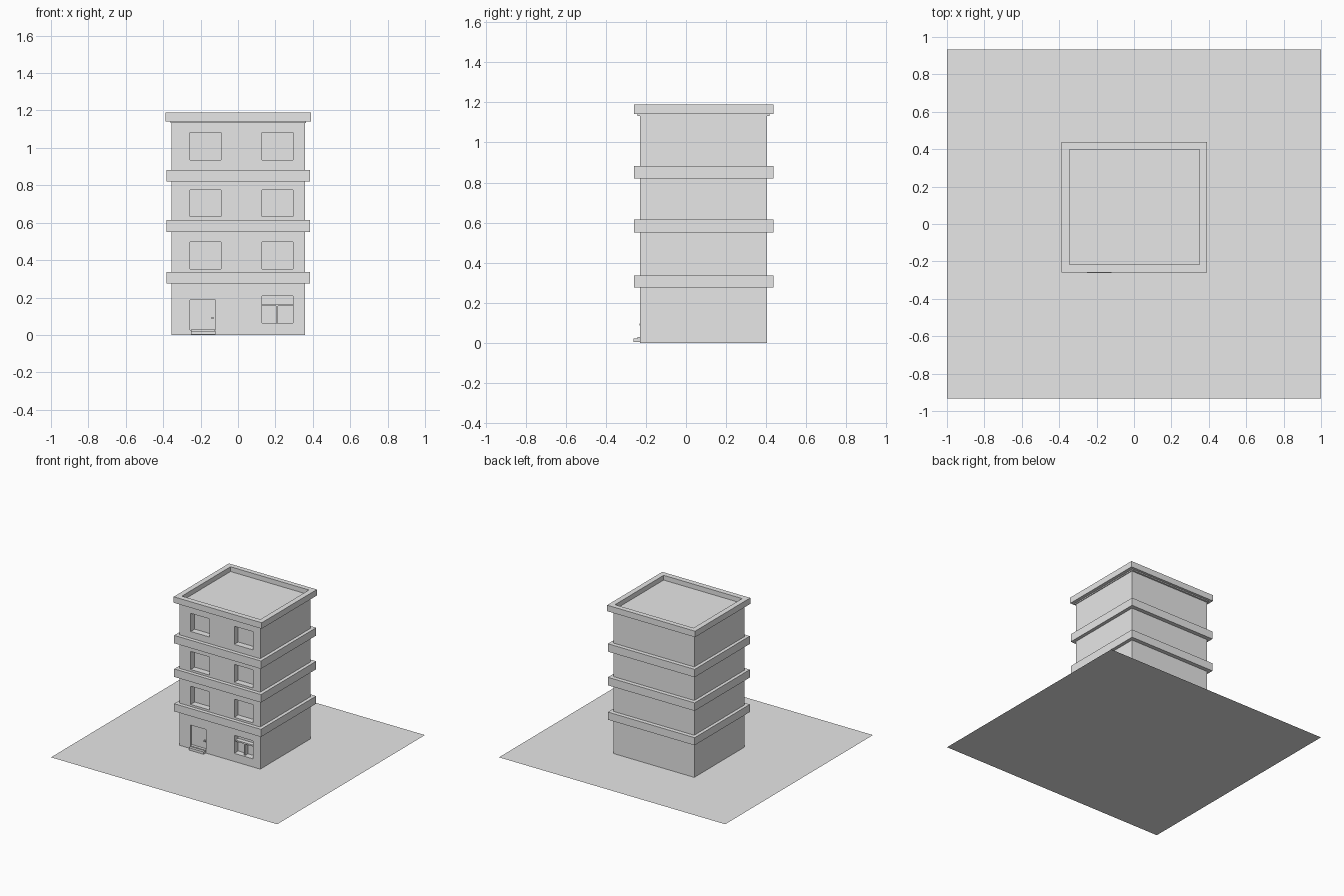
import bpy
import bmesh

old = bpy.data.objects.get("Cube")
if old:
    bpy.data.objects.remove(old, do_unlink=True)

# Single plain grey material
grey = bpy.data.materials.new("plain_grey")
grey.use_nodes = True
colour = (0.8, 0.8, 0.8, 1)
grey.diffuse_color = colour
grey.node_tree.nodes["Principled BSDF"].inputs["Base Color"].default_value = colour


def finish(name, bm):
    mesh = bpy.data.meshes.new(name)
    bm.to_mesh(mesh)
    bm.free()
    mesh.materials.append(grey)
    obj = bpy.data.objects.new(name, mesh)
    bpy.context.collection.objects.link(obj)
    return obj


def box(name, x, y, z):
    """Box from (low, high) pairs along each axis."""
    bm = bmesh.new()
    bmesh.ops.create_cube(bm, size=1)
    for v in bm.verts:
        v.co = [pair[1] if c > 0 else pair[0] for c, pair in zip(v.co, (x, y, z))]
    return finish(name, bm)


def cut(target, name, x, y, z):
    cutter = box(name, x, y, z)
    cutter.hide_render = True
    cutter.hide_viewport = True
    cutter.display_type = 'WIRE'
    mod = target.modifiers.new(name, 'BOOLEAN')
    mod.operation = 'DIFFERENCE'
    mod.solver = 'EXACT'
    mod.object = cutter


FRONT, BACK = -0.23, 0.404
LEFT_COLUMN, RIGHT_COLUMN = (-0.257, -0.091), (0.128, 0.294)
DOOR_X = (-0.257, -0.12)
OUTSIDE = FRONT - 0.1
WINDOW_BACK = FRONT + 0.05

# Ground sheet
bm = bmesh.new()
bmesh.ops.create_grid(bm, x_segments=1, y_segments=1, size=1)
for v in bm.verts:
    v.co.y *= 0.933
finish("ground_sheet", bm)

# Main walls with recessed windows and door
walls = box("walls", (-0.356, 0.358), (FRONT, BACK), (0, 1.136))
for floor, z in enumerate([(0.353, 0.498), (0.632, 0.776), (0.936, 1.081)], 1):
    for side, x in (("right", LEFT_COLUMN), ("left", RIGHT_COLUMN)):
        cut(walls, f"window_cutter_{floor}_{side}", x, (OUTSIDE, WINDOW_BACK), z)
cut(walls, "ground_window_cutter", RIGHT_COLUMN, (OUTSIDE, WINDOW_BACK), (0.065, 0.209))
cut(walls, "door_cutter", DOOR_X, (OUTSIDE, FRONT + 0.012), (0.025, 0.188))

# Ledges between floors
for floor, z in enumerate([(0.276, 0.337), (0.551, 0.615), (0.82, 0.883)], 1):
    box(f"ledge_{floor}", (-0.382, 0.385), (-0.26, 0.437), z)

# Roof with sunken deck, on a thin neck
box("roof_neck", (-0.362, 0.364), (-0.243, 0.418), (1.133, 1.143))
roof = box("roof", (-0.387, 0.391), (-0.259, 0.438), (1.142, 1.19))
cut(roof, "roof_deck_cutter", (-0.345, 0.349), (-0.216, 0.398), (1.152, 1.3))

# Ground floor window bars
bar_y = (FRONT + 0.015, WINDOW_BACK + 0.005)
box("window_transom", RIGHT_COLUMN, bar_y, (0.155, 0.166))
box("window_mullion", (0.203, 0.214), bar_y, (0.065, 0.156))

# Door knob and steps
box("door_knob", (-0.142, -0.13), (FRONT - 0.002, FRONT + 0.014), (0.085, 0.097))
box("lower_step", (-0.251, -0.121), (-0.263, FRONT + 0.005), (0.003, 0.022))
box("upper_step", (-0.251, -0.123), (-0.242, FRONT + 0.011), (0.015, 0.029))
